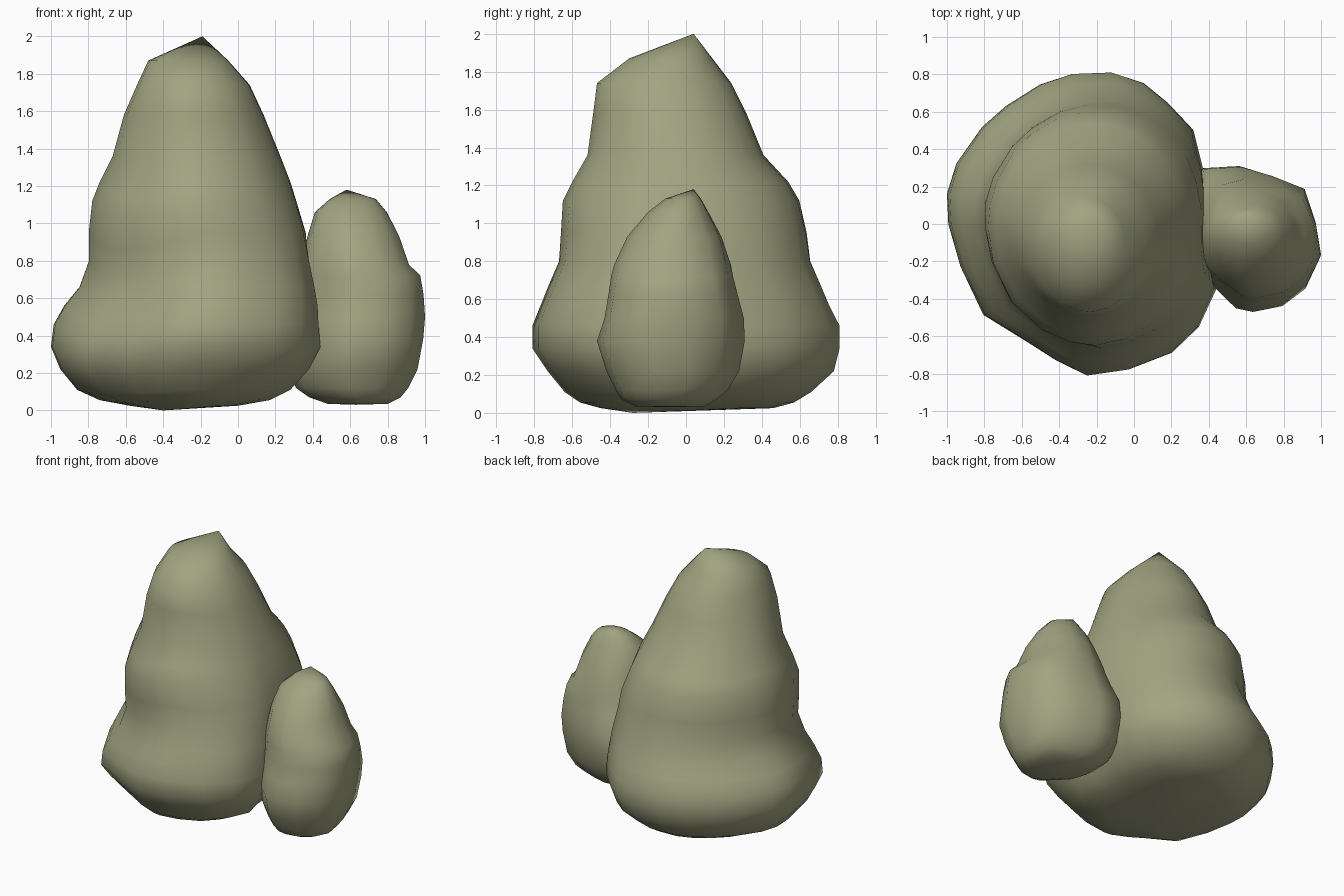
import bpy, bmesh, math

# stone colour
mat = bpy.data.materials.new("mossy_stone")
mat.diffuse_color = (0.36, 0.37, 0.22, 1)


def boulder(name, outline, rings, bottom, peak, round_from, round_to, sag):
    """Loft a plan outline through rings (z, x0, x1, y0, y1), rounding it with height.
    sag lowers the front left corner of the rings."""
    bm = bmesh.new()
    loops = []
    for z, x0, x1, y0, y1 in rings:
        t = min(1, max(0, (z - round_from) / (round_to - round_from)))
        drop = sag * min(1, z / .4, max(0, (1.6 - z) / .5))
        loop = []
        for u, v in outline:
            r = math.hypot(u, v)
            u, v = u * (1 - t + t / r), v * (1 - t + t / r)
            corner = 2 * max(0, -u) * max(0, -v)
            loop.append(bm.verts.new(((x0 + x1) / 2 + u * (x1 - x0) / 2,
                                      (y0 + y1) / 2 + v * (y1 - y0) / 2,
                                      z - drop * corner)))
        loops.append(loop)
    n = len(outline)
    low, top = bm.verts.new(bottom), bm.verts.new(peak)
    for i in range(n):
        j = (i + 1) % n
        for a, b in zip(loops, loops[1:]):
            bm.faces.new((a[i], a[j], b[j], b[i]))
        bm.faces.new((low, loops[0][j], loops[0][i]))
        bm.faces.new((top, loops[-1][i], loops[-1][j]))
    bmesh.ops.recalc_face_normals(bm, faces=bm.faces)
    for f in bm.faces:
        f.smooth = True
    me = bpy.data.meshes.new(name)
    bm.to_mesh(me)
    bm.free()
    me.materials.append(mat)
    ob = bpy.data.objects.new(name, me)
    bpy.context.collection.objects.link(ob)
    return ob


# tall boulder
tall_outline = [(1, -.43), (.94, -.2), (.93, .12), (.9, .37), (.83, .62), (.64, .80),
                (.46, .93), (.22, 1), (-.07, .99), (-.31, .92), (-.56, .78), (-.74, .64),
                (-.93, .4), (-1, .2), (-.99, 0), (-.9, -.28), (-.73, -.6), (-.42, -.77),
                (-.19, -.9), (.04, -1), (.35, -.96), (.67, -.85), (.87, -.68)]
tall_rings = [(.025, -.58, .0, -.45, .46), (.055, -.74, .17, -.56, .57),
              (.11, -.86, .28, -.64, .66), (.22, -.95, .38, -.73, .78),
              (.34, -1.0, .44, -.81, .81), (.46, -.985, .43, -.81, .81),
              (.56, -.93, .43, -.77, .76), (.66, -.85, .42, -.73, .72),
              (.80, -.80, .40, -.67, .66), (.95, -.80, .38, -.66, .64),
              (1.12, -.78, .32, -.65, .60), (1.22, -.74, .285, -.60, .54),
              (1.36, -.67, .23, -.52, .41), (1.58, -.61, .14, -.49, .32),
              (1.74, -.54, .065, -.47, .24), (1.87, -.48, -.05, -.30, .14)]
boulder("tall_boulder", tall_outline, tall_rings, (-.4, -.28, 0), (-.19, .04, 2), .5, 1.2, .1)

# small boulder
small_outline = [(1, -.28), (.92, .2), (.76, .68), (.28, .87), (-.17, 1), (-.7, .97),
                 (-.96, .6), (-1, .1), (-.85, -.35), (-.55, -.65), (-.22, -.95),
                 (.03, -1), (.46, -.92), (.8, -.68)]
small_rings = [(.035, .48, .80, -.27, .10), (.07, .38, .87, -.34, .16),
               (.12, .31, .91, -.37, .22), (.22, .27, .96, -.42, .28),
               (.38, .26, .99, -.47, .31), (.50, .27, 1.0, -.43, .305),
               (.62, .30, .995, -.41, .275), (.72, .32, .98, -.395, .25),
               (.78, .34, .92, -.38, .24), (.93, .37, .87, -.31, .19),
               (1.06, .41, .80, -.20, .12), (1.13, .49, .74, -.11, .08)]
boulder("small_boulder", small_outline, small_rings, (.63, -.08, .03), (.58, .04, 1.18), .5, 1.0, 0)
